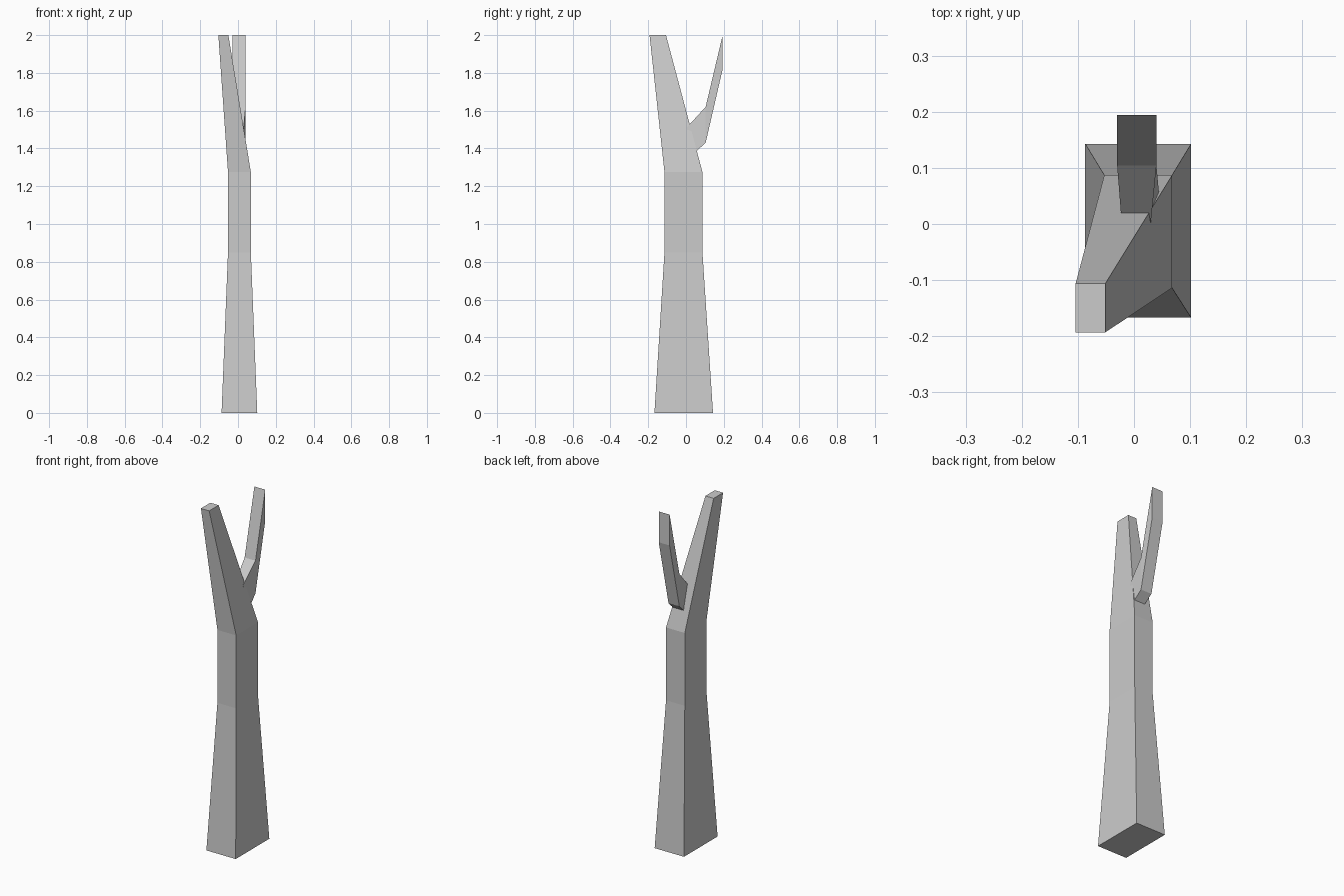
import bpy
import bmesh

cube = bpy.data.objects.get("Cube")
if cube:
    bpy.data.objects.remove(cube, do_unlink=True)

grey = bpy.data.materials.new("bark_grey")
grey.use_nodes = True
grey.diffuse_color = (0.6, 0.6, 0.6, 1)
grey.node_tree.nodes["Principled BSDF"].inputs["Base Color"].default_value = (0.6, 0.6, 0.6, 1)


def loft(name, rings):
    """Skin a chain of four-cornered rings and cap both ends."""
    bm = bmesh.new()
    loops = [[bm.verts.new(p) for p in ring] for ring in rings]
    for a, b in zip(loops, loops[1:]):
        for i in range(4):
            j = (i + 1) % 4
            bm.faces.new((a[i], a[j], b[j], b[i]))
    bm.faces.new(loops[0][::-1])
    bm.faces.new(loops[-1])
    bmesh.ops.recalc_face_normals(bm, faces=bm.faces)
    mesh = bpy.data.meshes.new(name)
    bm.to_mesh(mesh)
    bm.free()
    mesh.materials.append(grey)
    obj = bpy.data.objects.new(name, mesh)
    bpy.context.collection.objects.link(obj)
    return obj


def level(x0, x1, y0, y1, z):
    """Horizontal rectangle."""
    return [(x0, y0, z), (x1, y0, z), (x1, y1, z), (x0, y1, z)]


def upright(x0, x1, upper, lower, x_low):
    """Cross-section given by its upper and lower (y, z) edges."""
    return [(x0, *upper), (x1, *upper), (x_low, *lower), (x0, *lower)]


# Trunk: flared foot, straight middle, leaning tapered top limb
loft("trunk", [
    level(-0.087, 0.102, -0.167, 0.143, 0),
    level(-0.053, 0.068, -0.114, 0.087, 0.85),
    level(-0.053, 0.068, -0.114, 0.087, 1.275),
    level(-0.104, -0.051, -0.193, -0.106, 2),
])

# Side branch: rooted in the trunk, bending upward at the elbow
loft("branch", [
    upright(-0.022, 0.03, (0.003, 1.51), (0.038, 1.37), 0.046),
    upright(-0.03, 0.04, (0.104, 1.62), (0.104, 1.43), 0.04),
    upright(-0.03, 0.04, (0.194, 2), (0.194, 1.82), 0.04),
])
